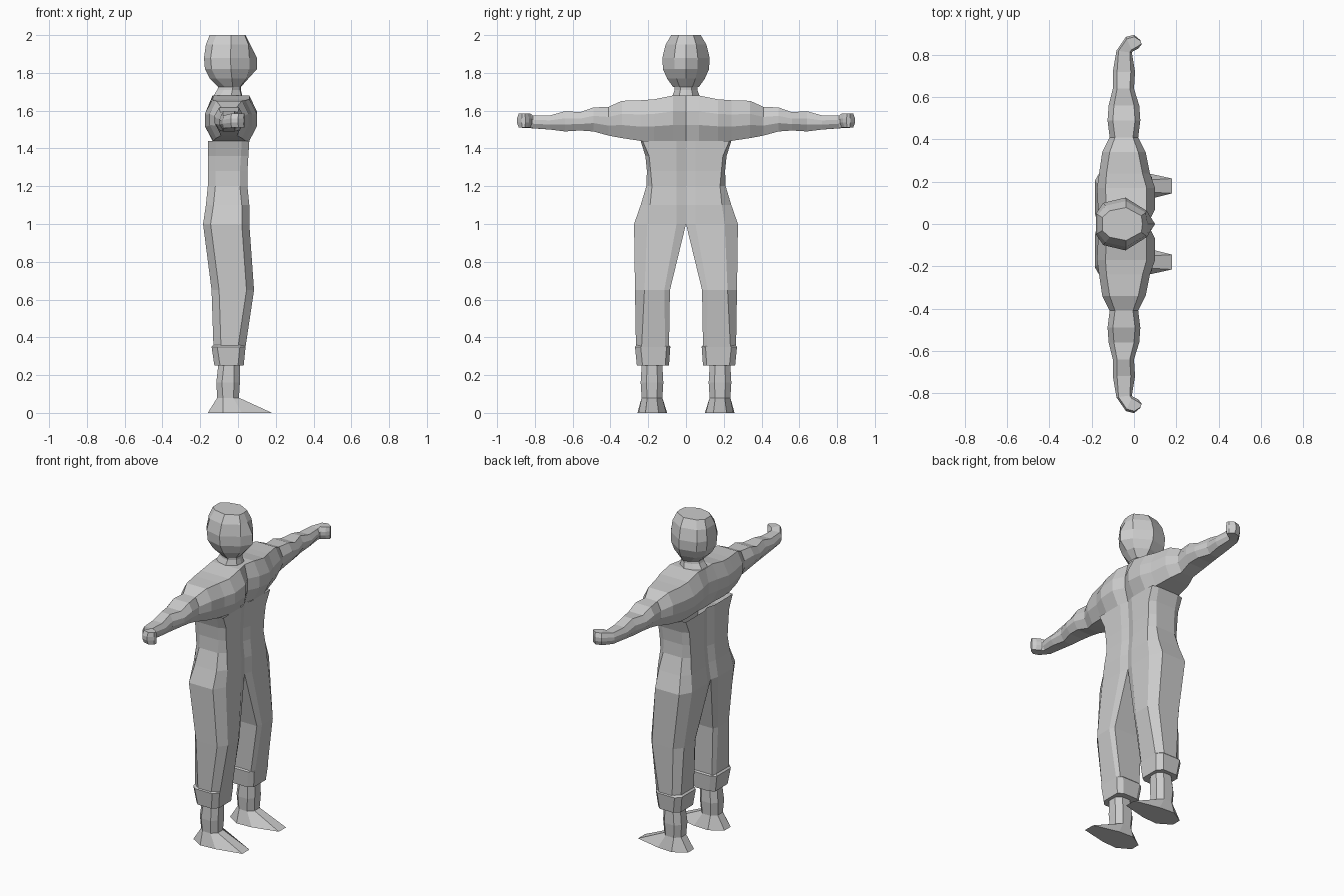
import bpy
import bmesh

cube = bpy.data.objects.get("Cube")
if cube:
    bpy.data.objects.remove(cube, do_unlink=True)

grey = bpy.data.materials.new("plain grey")
grey.use_nodes = True
colour = (0.6, 0.6, 0.6, 1)
grey.diffuse_color = colour
grey.node_tree.nodes["Principled BSDF"].inputs["Base Color"].default_value = colour


def section(x0, x1, u0, u1, low, high, low_x, high_x):
    """Box outline with separately cut corners at its low and high ends."""
    return [(x0 + low_x, u0), (x1 - low_x, u0), (x1, u0 + low), (x1, u1 - high),
            (x1 - high_x, u1), (x0 + high_x, u1), (x0, u1 - high), (x0, u0 + low)]


def loft(name, rings, cap_start=False, cap_end=False, mirrored=True, drop=None):
    """Skin a list of rings, drop hidden faces and mirror across the middle."""
    bm = bmesh.new()
    loops = [[bm.verts.new(p) for p in ring] for ring in rings]
    count = len(loops[0])
    for a, b in zip(loops, loops[1:]):
        for i in range(count):
            j = (i + 1) % count
            bm.faces.new((a[i], a[j], b[j], b[i]))
    if cap_start:
        bm.faces.new(loops[0][::-1])
    if cap_end:
        bm.faces.new(loops[-1])
    bmesh.ops.remove_doubles(bm, verts=bm.verts, dist=0.0005)
    bmesh.ops.recalc_face_normals(bm, faces=bm.faces)
    if drop:
        hidden = [f for f in bm.faces if drop(f)]
        bmesh.ops.delete(bm, geom=hidden, context="FACES")
    mesh = bpy.data.meshes.new(name)
    bm.to_mesh(mesh)
    bm.free()
    mesh.materials.append(grey)
    obj = bpy.data.objects.new(name, mesh)
    bpy.context.collection.objects.link(obj)
    if mirrored:
        mod = obj.modifiers.new("mirror", "MIRROR")
        mod.use_axis = (False, True, False)
        mod.use_clip = True
    return obj


def upright(rows, low_x, high_x):
    """Rings stacked in z from rows of z, x range, y range and corner cuts."""
    return [[(x, y, z) for x, y in section(x0, x1, y0, y1, low, high, low_x, high_x)]
            for z, x0, x1, y0, y1, low, high in rows]


# Trouser legs and waist, one half
body_rows = [
    (0.35, -0.13, 0.04, 0.09, 0.265, 0.02, 0.03),
    (0.65, -0.14, 0.085, 0.085, 0.27, 0.03, 0.05),
    (1.0, -0.185, 0.06, 0, 0.275, 0.05, 0.07),
    (1.1, -0.17, 0.06, 0, 0.24, 0.05, 0.05),
    (1.2, -0.16, 0.05, 0, 0.21, 0.05, 0.03),
    (1.28, -0.16, 0.05, 0, 0.207, 0.05, 0.02),
    (1.36, -0.16, 0.055, 0, 0.215, 0.05, 0.02),
    (1.44, -0.16, 0.06, 0, 0.24, 0.05, 0.01),
]
loft("legs_and_waist", upright(body_rows, 0.015, 0.04),
     drop=lambda f: all(abs(v.co.y) < 0.001 for v in f.verts))

# Turned-up cuffs
cuff_rows = [
    (0.25, -0.125, 0.03, 0.09, 0.26, 0.02, 0.03),
    (0.35, -0.14, 0.04, 0.083, 0.27, 0.02, 0.03),
    (0.36, -0.13, 0.035, 0.092, 0.262, 0.02, 0.03),
]
loft("trouser_cuffs", upright(cuff_rows, 0.03, 0.03), cap_start=True)

# Ankles
ankle_rows = [
    (0.25, -0.105, 0.01, 0.125, 0.235, 0.03, 0.03),
    (0.16, -0.115, 0.01, 0.12, 0.24, 0.03, 0.03),
    (0.08, -0.11, 0.005, 0.125, 0.235, 0.03, 0.03),
]
loft("ankles", upright(ankle_rows, 0.03, 0.03))

# Feet: ankle opening flaring to a pointed sole
sole = [(-0.16, 0.145), (0.18, 0.145), (0.18, 0.145), (0.18, 0.215),
        (0.18, 0.215), (-0.16, 0.215), (-0.08, 0.255), (-0.08, 0.1)]
ankle = section(-0.11, 0.005, 0.125, 0.235, 0.03, 0.03, 0.03, 0.03)
# Order both outlines from heel to toe along each side
outline = [(-0.16, 0.15), (-0.08, 0.1), (0.02, 0.105), (0.18, 0.145),
           (0.18, 0.215), (0.02, 0.25), (-0.08, 0.257), (-0.16, 0.21)]
ankle = [ankle[k] for k in (7, 0, 1, 2, 3, 4, 5, 6)]
loft("feet", [[(x, y, 0.08) for x, y in ankle], [(x, y, 0) for x, y in outline]],
     cap_end=True)

# Chest, sleeves and hands: y at back and front edge, x range, z range, cut
arm_rows = [
    (0, 0, -0.155, 0.065, 1.44, 1.68, 0.02),
    (0.07, 0.07, -0.17, 0.1, 1.44, 1.68, 0.04),
    (0.17, 0.17, -0.175, 0.1, 1.44, 1.66, 0.04),
    (0.24, 0.24, -0.165, 0.075, 1.44, 1.655, 0.035),
    (0.34, 0.34, -0.15, 0.055, 1.455, 1.652, 0.035),
    (0.41, 0.41, -0.115, 0.02, 1.468, 1.62, 0.025),
    (0.49, 0.49, -0.125, 0.03, 1.49, 1.617, 0.025),
    (0.56, 0.56, -0.12, 0.025, 1.495, 1.592, 0.025),
    (0.64, 0.64, -0.1, 0, 1.49, 1.597, 0.02),
    (0.72, 0.72, -0.1, 0.005, 1.5, 1.575, 0.02),
    (0.82, 0.81, -0.083, -0.01, 1.507, 1.575, 0.01),
    (0.885, 0.815, -0.038, -0.008, 1.51, 1.585, 0.004),
    (0.895, 0.83, 0, 0.02, 1.51, 1.585, 0.003),
    (0.87, 0.85, 0.03, 0.036, 1.51, 1.585, 0.001),
]
arm_rings = []
for back, front, x0, x1, z0, z1, cut in arm_rows:
    height = (z1 - z0) * 0.35
    arm_rings.append([(x, back + (front - back) * (x - x0) / (x1 - x0), z)
                      for x, z in section(x0, x1, z0, z1, height, height, cut, cut)])
loft("chest_and_arms", arm_rings, cap_end=True,
     drop=lambda f: f.normal.z < -0.9 and f.calc_center_median().y < 0.23)


def head_ring(z, back, front, nose, half):
    """Nine-sided ring with a single point at the middle of the face."""
    mid = (back + front) / 2
    side = [(front, half * 0.5), (mid + 0.02, half),
            (back + 0.035, half * 0.8), (back, half * 0.4)]
    ring = [(nose, 0)] + side + [(x, -y) for x, y in reversed(side)]
    return [(x, y, z) for x, y in ring]


# Head
head = [
    (2.0, -0.15, 0.035, 0.04, 0.078),
    (1.95, -0.17, 0.055, 0.065, 0.108),
    (1.88, -0.18, 0.06, 0.1, 0.125),
    (1.82, -0.175, 0.06, 0.1, 0.122),
    (1.77, -0.15, 0.045, 0.055, 0.1),
    (1.725, -0.105, 0.01, 0.015, 0.068),
]
loft("head", [head_ring(*r) for r in head], True, True, mirrored=False)

# Neck
neck = [
    (1.74, -0.1, 0.01, 0.015, 0.06),
    (1.71, -0.11, 0.01, 0.015, 0.06),
    (1.67, -0.135, 0.02, 0.025, 0.075),
]
loft("neck", [head_ring(*r) for r in neck], mirrored=False)
